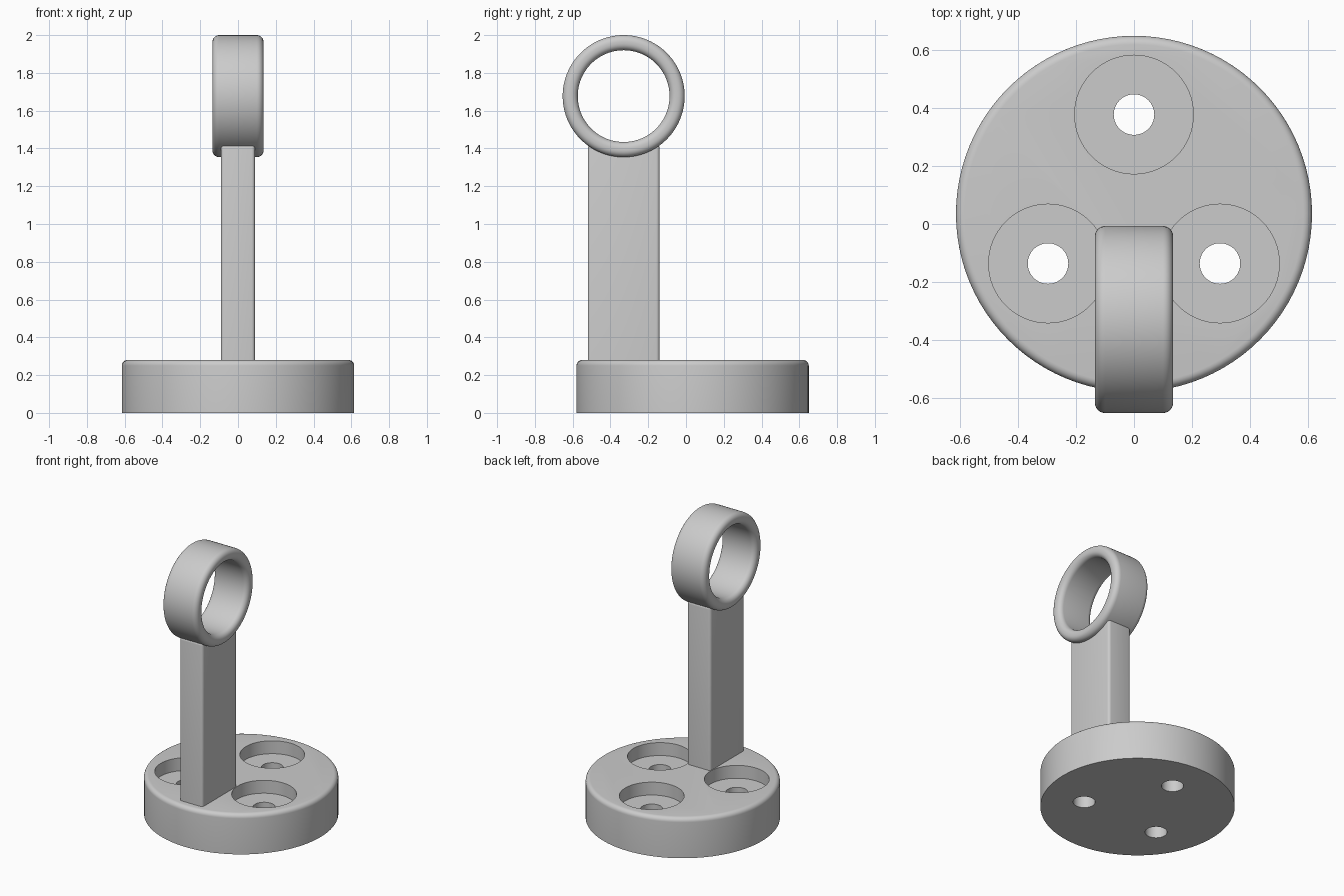
import bpy
import bmesh
from math import cos, sin, pi, radians
from mathutils import Matrix

cube = bpy.data.objects.get("Cube")
if cube:
    bpy.data.objects.remove(cube, do_unlink=True)

grey = bpy.data.materials.new("plain grey")
grey.use_nodes = True
colour = (0.6, 0.6, 0.6, 1)
grey.diffuse_color = colour
grey.node_tree.nodes["Principled BSDF"].inputs["Base Color"].default_value = colour


def add_object(name, bm):
    bmesh.ops.recalc_face_normals(bm, faces=bm.faces)
    mesh = bpy.data.meshes.new(name)
    bm.to_mesh(mesh)
    bm.free()
    mesh.materials.append(grey)
    obj = bpy.data.objects.new(name, mesh)
    bpy.context.collection.objects.link(obj)
    return obj


def activate(obj):
    bpy.ops.object.select_all(action='DESELECT')
    obj.select_set(True)
    bpy.context.view_layer.objects.active = obj


def corner(cx, cz, r, start, steps=6):
    """Quarter-round points, counter-clockwise from the start angle."""
    angles = [radians(start) + pi / 2 * i / steps for i in range(steps + 1)]
    return [(cx + r * cos(a), cz + r * sin(a)) for a in angles]


def lathe(name, profile, segments, closed=False):
    """Turn (radius, height) points around z; caps open ends on the axis side."""
    bm = bmesh.new()
    rings = []
    for r, z in profile:
        rings.append([bm.verts.new((r * cos(2 * pi * i / segments),
                                    r * sin(2 * pi * i / segments), z))
                      for i in range(segments)])
    pairs = list(zip(rings, rings[1:]))
    if closed:
        pairs.append((rings[-1], rings[0]))
    else:
        bm.faces.new(rings[0])
        bm.faces.new(rings[-1])
    for a, b in pairs:
        for i in range(segments):
            j = (i + 1) % segments
            bm.faces.new((a[i], a[j], b[j], b[i]))
    return add_object(name, bm)


# Round base with a softened top rim
base_y, base_r, base_h, rim = 0.035, 0.615, 0.28, 0.03
base = lathe("base", [(base_r, 0)] + corner(base_r - rim, base_h - rim, rim, 0), 96)
base.data.transform(Matrix.Translation((0, base_y, 0)))

# Three counterbored screw holes cut through the base
for k in range(3):
    a = radians(90 + 120 * k)
    cutter = lathe("screw_hole_cutter",
                   [(0.07, -0.1), (0.07, 0.19), (0.205, 0.19), (0.205, 0.4)], 64)
    cutter.hide_render = True
    cutter.data.transform(Matrix.Translation((0.343 * cos(a), base_y + 0.343 * sin(a), 0)))
    activate(base)
    cut = base.modifiers.new("screw_hole", 'BOOLEAN')
    cut.object = cutter
    cut.operation = 'DIFFERENCE'
    cut.solver = 'EXACT'
    bpy.ops.object.modifier_apply(modifier=cut.name)
    bpy.data.objects.remove(cutter, do_unlink=True)

# Upright post with softened edges, sunk slightly into the base
post_y, post_bottom, post_top = -0.33, 0.24, 1.42
bm = bmesh.new()
bmesh.ops.create_cube(bm, size=1)
bmesh.ops.scale(bm, vec=(0.18, 0.38, post_top - post_bottom), verts=bm.verts)
bmesh.ops.translate(bm, vec=(0, post_y, (post_top + post_bottom) / 2), verts=bm.verts)
bmesh.ops.bevel(bm, geom=[e for e in bm.edges if sum(v.co.z for v in e.verts) > 1],
                offset=0.018, segments=4, profile=0.5, affect='EDGES')
post = add_object("post", bm)

# Ring on top, its axis running left to right
inner, outer, half, r = 0.243, 0.323, 0.135, 0.035
section = (corner(outer - r, half - r, r, 0) + corner(inner + r, half - r, r, 90)
           + corner(inner + r, r - half, r, 180) + corner(outer - r, r - half, r, 270))
ring = lathe("ring", section, 96, closed=True)
ring.data.transform(Matrix.Translation((0, post_y, 2 - outer)) @ Matrix.Rotation(pi / 2, 4, 'Y'))

for obj in (base, post, ring):
    activate(obj)
    bpy.ops.object.shade_smooth_by_angle(angle=radians(35))
